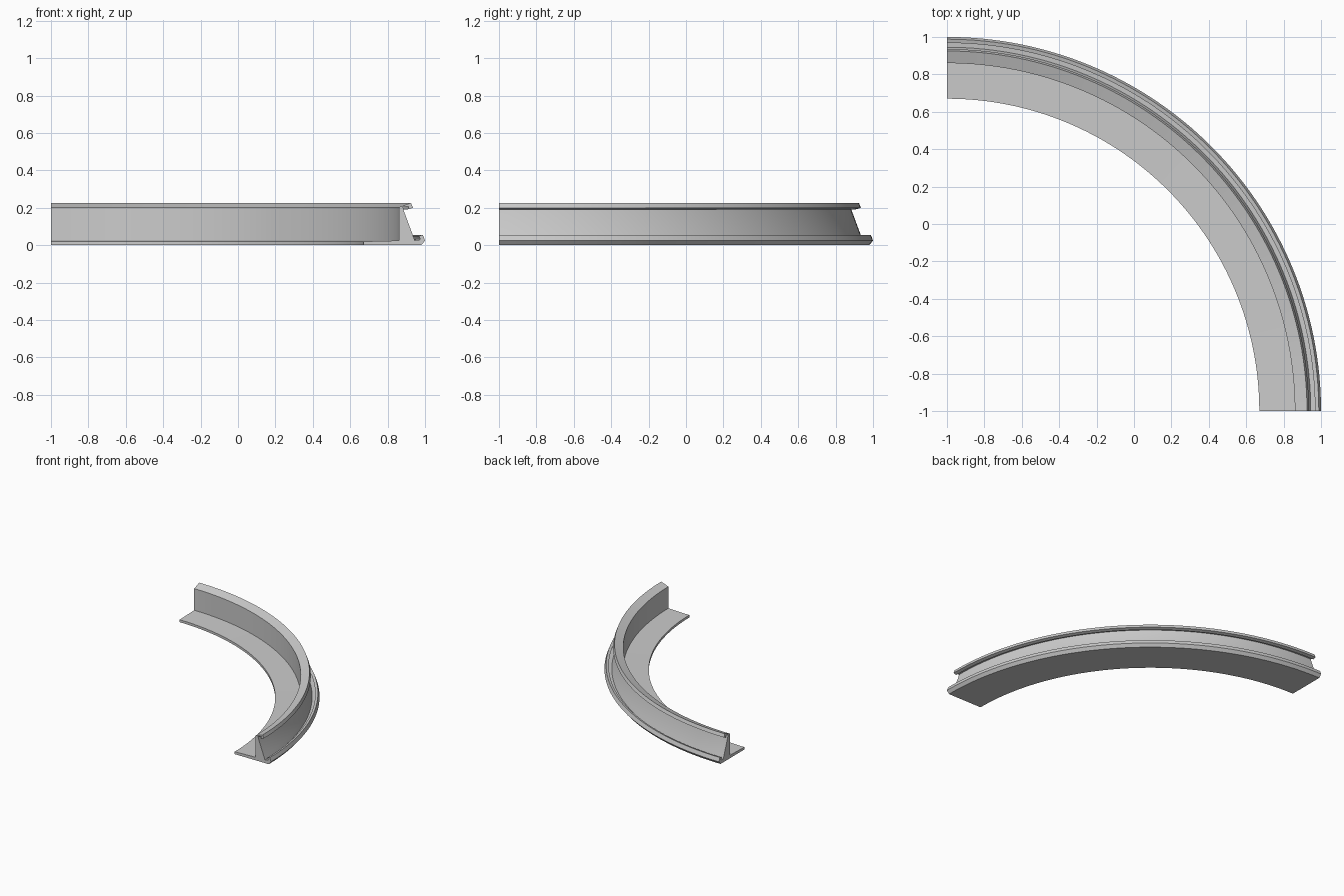
import bpy, bmesh, math

if "Cube" in bpy.data.objects:
    bpy.data.objects.remove(bpy.data.objects["Cube"])

# Rail cross-section: (x at the front end, height), swept around (-1, -1)
profile = [
    (0.67, 0.0), (0.98, 0.0), (1.0, 0.025), (0.988, 0.056), (0.968, 0.05),
    (0.975, 0.03), (0.945, 0.026), (0.934, 0.056),      # lower hooked lip
    (0.885, 0.188), (0.883, 0.204), (0.912, 0.208),
    (0.909, 0.192), (0.935, 0.2), (0.925, 0.227),       # upper hooked lip
    (0.86, 0.203), (0.86, 0.025), (0.67, 0.02),         # inner wall and flange
]
STEPS = 64

grey = bpy.data.materials.new("light grey")
grey.diffuse_color = (0.6, 0.6, 0.6, 1)
grey.use_nodes = True
grey.node_tree.nodes["Principled BSDF"].inputs["Base Color"].default_value = grey.diffuse_color

# Quarter-circle sweep of the section
bm = bmesh.new()
rings = []
for i in range(STEPS + 1):
    a = math.pi / 2 * i / STEPS
    rings.append([bm.verts.new(((x + 1) * math.cos(a) - 1,
                                (x + 1) * math.sin(a) - 1, z))
                  for x, z in profile])
n = len(profile)
for r, s in zip(rings, rings[1:]):
    for j in range(n):
        k = (j + 1) % n
        bm.faces.new((r[j], r[k], s[k], s[j]))

# End caps
bm.faces.new(rings[0][::-1])
bm.faces.new(rings[-1])
bmesh.ops.recalc_face_normals(bm, faces=bm.faces)

mesh = bpy.data.meshes.new("curved_rail")
bm.to_mesh(mesh)
bm.free()
mesh.materials.append(grey)
rail = bpy.data.objects.new("curved_rail", mesh)
bpy.context.collection.objects.link(rail)
bpy.context.view_layer.objects.active = rail
rail.select_set(True)
bpy.ops.object.shade_smooth_by_angle(angle=math.radians(15))
